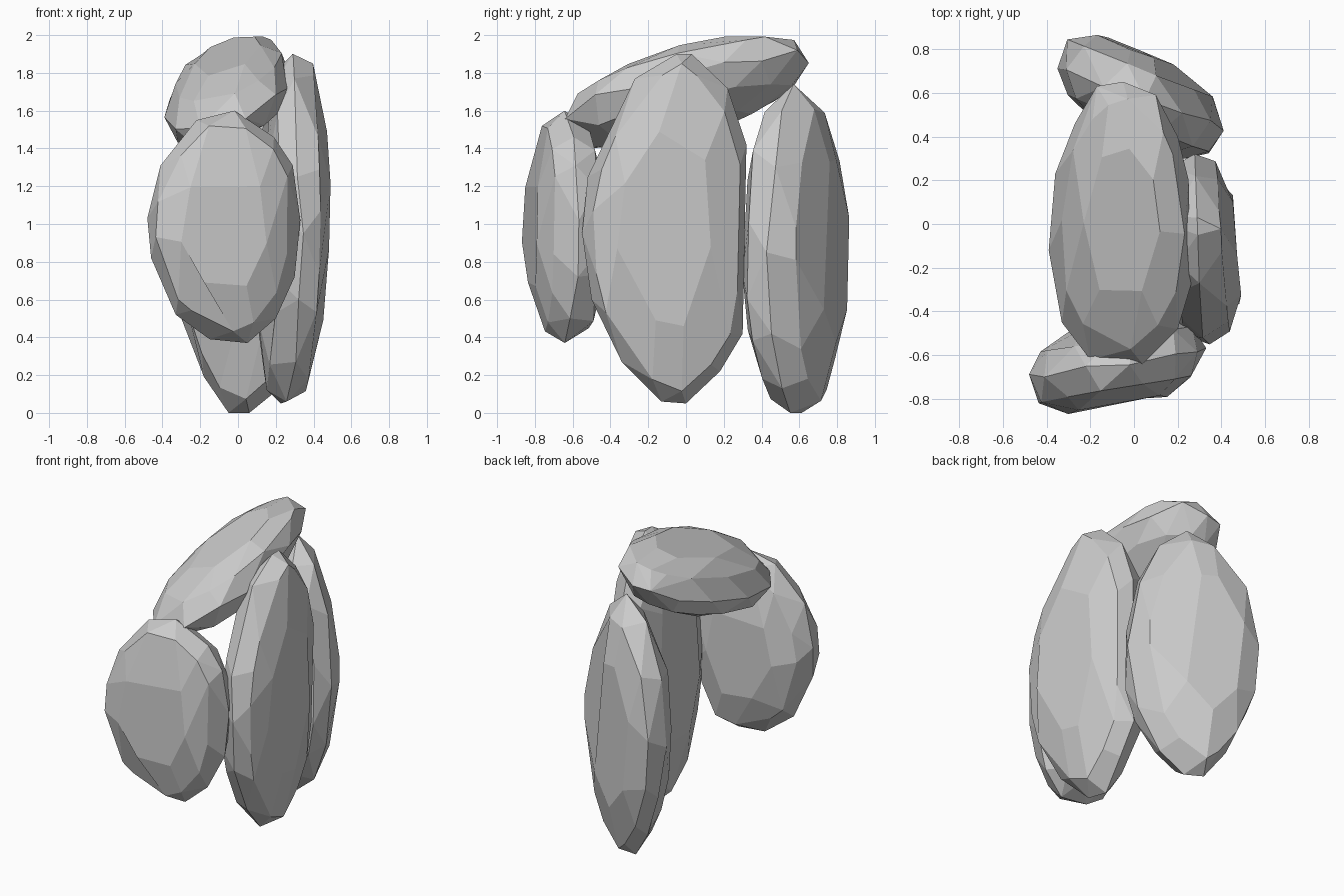
import bpy, bmesh, math, random
from mathutils import Vector

if "Cube" in bpy.data.objects:
    bpy.data.objects.remove(bpy.data.objects["Cube"])


def rock(name, outline, to_world, thick, seed, blunt=0.9):
    """Faceted boulder: hull of shrinking, slightly uneven rings around an outline."""
    rng = random.Random(seed)
    n = len(outline)
    cu = (min(p[0] for p in outline) + max(p[0] for p in outline)) / 2
    cv = (min(p[1] for p in outline) + max(p[1] for p in outline)) / 2
    bm = bmesh.new()
    for u, v in outline:
        bm.verts.new(to_world(u, v, rng.uniform(-0.12, 0.12) * thick))
    for side in (-1, 1):
        for scale, height, step in ((blunt, 0.6, 1), (blunt - 0.33, 0.96, 2)):
            for i in range(rng.randrange(step), n, step):
                a, b = outline[i], outline[(i + 1) % n]
                t = rng.uniform(0.1, 0.7)
                s = scale * rng.uniform(0.96, 1.03)
                u = cu + (a[0] * (1 - t) + b[0] * t - cu) * s
                v = cv + (a[1] * (1 - t) + b[1] * t - cv) * s
                h = side * thick * height * rng.uniform(0.95, 1.04)
                bm.verts.new(to_world(u, v, h))
    bmesh.ops.convex_hull(bm, input=bm.verts[:])
    loose = [v for v in bm.verts if not v.link_faces]
    bmesh.ops.delete(bm, geom=loose, context='VERTS')
    # merge almost level facets into broad stone planes
    bmesh.ops.dissolve_limit(bm, angle_limit=math.radians(9),
                             verts=bm.verts[:], edges=bm.edges[:])
    bmesh.ops.recalc_face_normals(bm, faces=bm.faces[:])
    mesh = bpy.data.meshes.new(name)
    bm.to_mesh(mesh)
    bm.free()
    obj = bpy.data.objects.new(name, mesh)
    bpy.context.collection.objects.link(obj)
    return obj


# front boulder, outline in x/z
rock("front_rock",
     [(-0.02, 1.60), (0.19, 1.46), (0.29, 1.31), (0.33, 1.02), (0.30, 0.72),
      (0.20, 0.50), (0.05, 0.37), (-0.15, 0.39), (-0.33, 0.52), (-0.46, 0.82),
      (-0.48, 1.03), (-0.41, 1.31), (-0.22, 1.55)],
     lambda x, z, h: Vector((x, -0.64 + 0.17 * (x + 0.07) + h, z)), 0.19, 3)

# right standing slab, outline in y/z
rock("right_rock",
     [(0.03, 1.90), (0.22, 1.72), (0.32, 1.42), (0.31, 0.90), (0.30, 0.42),
      (0.18, 0.22), (0.00, 0.05), (-0.13, 0.06), (-0.34, 0.27), (-0.50, 0.60),
      (-0.55, 0.95), (-0.52, 1.25), (-0.42, 1.47), (-0.27, 1.77), (-0.05, 1.90)],
     lambda y, z, h: Vector((0.275 + 0.02 * (1 - ((z - 1.1) / 0.95) ** 2)
                             + 0.015 * (z - 1) - 0.08 * (y + 0.11) + h, y, z)),
     0.18, 5, 0.92)

# back standing slab, outline in x/z, turned away to the right
rock("back_rock",
     [(0.05, 1.74), (0.22, 1.60), (0.35, 1.30), (0.41, 0.85), (0.35, 0.42),
      (0.22, 0.13), (0.06, 0.0), (-0.05, 0.0), (-0.18, 0.19), (-0.30, 0.50),
      (-0.35, 0.85), (-0.31, 1.30), (-0.14, 1.62)],
     lambda x, z, h: Vector((x, 0.58 - 0.40 * (x - 0.03) + h, z)), 0.215, 11, 0.91)

# leaning boulder across the top, outline in x/y
rock("top_rock",
     [(-0.05, 0.65), (0.10, 0.59), (0.20, 0.40), (0.25, 0.20), (0.27, -0.02),
      (0.26, -0.28), (0.20, -0.48), (0.04, -0.64), (-0.20, -0.62), (-0.33, -0.45),
      (-0.39, -0.12), (-0.36, 0.23), (-0.27, 0.46), (-0.17, 0.63)],
     lambda x, y, h: Vector((x, y, 1.70 + 0.31 * (x + 0.06) + 0.25 * y + h)),
     0.205, 8, 0.88)
